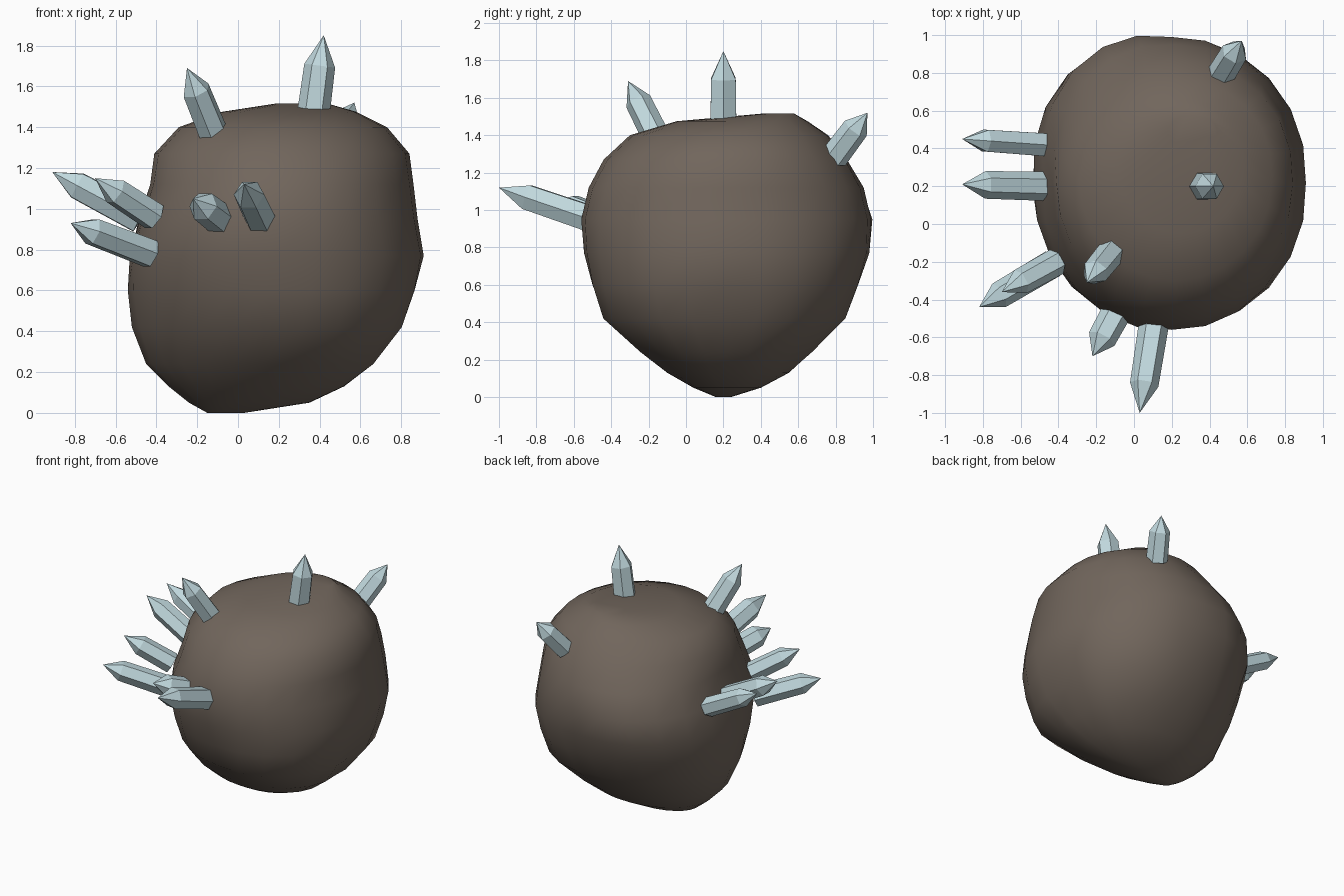
import bpy, bmesh, math
from mathutils import Vector

old = bpy.data.objects.get("Cube")
if old:
    bpy.data.objects.remove(old, do_unlink=True)


def make_material(name, color):
    mat = bpy.data.materials.new(name)
    mat.use_nodes = True
    rgba = (*color, 1.0)
    mat.diffuse_color = rgba
    mat.node_tree.nodes["Principled BSDF"].inputs["Base Color"].default_value = rgba
    return mat


def finish(bm, name, mat, smooth=False):
    bmesh.ops.recalc_face_normals(bm, faces=bm.faces)
    for face in bm.faces:
        face.smooth = smooth
    mesh = bpy.data.meshes.new(name)
    bm.to_mesh(mesh)
    bm.free()
    mesh.materials.append(mat)
    obj = bpy.data.objects.new(name, mesh)
    bpy.context.collection.objects.link(obj)
    return obj


def loft(bm, rings):
    for low, high in zip(rings, rings[1:]):
        count = len(low)
        for i in range(count):
            j = (i + 1) % count
            bm.faces.new((low[i], low[j], high[j], high[i]))


rock_brown = make_material("rock brown", (0.165, 0.132, 0.107))
pale_blue = make_material("pale blue crystal", (0.54, 0.70, 0.74))

# Boulder: horizontal slices given as height, left/right limits, front/back limits
SLICES = [
    (0.0, -.15, .03, .16, .24),
    (.05, -.24, .35, .04, .40),
    (.13, -.34, .52, -.10, .55),
    (.24, -.45, .66, -.24, .67),
    (.42, -.52, .79, -.43, .84),
    (.6, -.54, .865, -.50, .92),
    (.77, -.53, .91, -.545, .98),
    (.95, -.48, .88, -.56, .99),
    (1.12, -.43, .86, -.52, .95),
    (1.27, -.41, .84, -.44, .86),
    (1.4, -.29, .73, -.30, .76),
    (1.475, -.08, .58, -.05, .65),
    (1.515, .18, .44, .40, .58),
]
SIDES = 24


def fullness(c, s, z):
    """Corner swelling of a slice, by quadrant and height."""
    corner = abs(2 * c * s)
    low = max(0, 1 - abs(z - 0.38) / 0.45)
    middle = max(0, 1 - abs(z - 0.9) / 0.4)
    high = max(0, 1 - abs(z - 1.35) / 0.25)
    if c > 0:
        amount = 0.12 * low + 0.02 * middle + (0.05 * high if s > 0 else 0)
    elif s > 0:
        amount = 0.1 * middle - 0.05 * high - 0.03 * low
    else:
        amount = 0.04 * middle - 0.05 * low
    return 1 + amount * corner


def slice_ring(bm, z, x_min, x_max, y_min, y_max):
    ring = []
    for i in range(SIDES):
        a = math.tau * i / SIDES
        c, s = math.cos(a), math.sin(a)
        f = fullness(c, s, z)
        x = (x_min + x_max) / 2 + c * f * (x_max - x_min) / 2
        y = (y_min + y_max) / 2 + s * f * (y_max - y_min) / 2
        ring.append(bm.verts.new((x, y, z)))
    return ring


bm = bmesh.new()
rings = [slice_ring(bm, *row) for row in SLICES]
loft(bm, rings)
bm.faces.new(rings[0])
bm.faces.new(rings[-1])
finish(bm, "boulder", rock_brown, smooth=True)


# Crystals: six-sided prisms with a pointed end
def crystal(name, base, tip, radius=0.075, point=0.13, twist=0):
    base, tip = Vector(base), Vector(tip)
    axis = tip - base
    length = axis.length
    turn = axis.to_track_quat('Z', 'Y')
    bm = bmesh.new()
    rings = []
    for height, r in ((0, radius), (length - point, radius * 0.95)):
        ring = []
        for i in range(6):
            a = math.tau * i / 6 + math.radians(twist)
            offset = Vector((r * math.cos(a), r * math.sin(a), height))
            ring.append(bm.verts.new(base + turn @ offset))
        rings.append(ring)
    loft(bm, rings)
    bm.faces.new(rings[0])
    apex = bm.verts.new(tip)
    top = rings[-1]
    for i in range(6):
        bm.faces.new((top[i], top[(i + 1) % 6], apex))
    finish(bm, name, pale_blue)


crystal("top_crystal", (.37, .2, 1.47), (.42, .2, 1.85), 0.08, 0.15, 30)
crystal("front_top_crystal", (-.12, -.15, 1.37), (-.25, -.31, 1.69))
crystal("back_crystal", (.46, .79, 1.28), (.57, .97, 1.52), 0.075, 0.11)
crystal("front_long_crystal", (.11, -.5, .95), (.03, -1.0, 1.12), 0.08, 0.16)
crystal("front_short_crystal", (-.09, -.46, .95), (-.22, -.70, 1.05), 0.08, 0.11)
crystal("corner_low_crystal", (-.43, -.21, .78), (-.82, -.44, .93))
crystal("corner_high_crystal", (-.41, -.2, .96), (-.70, -.36, 1.15), 0.073)
crystal("side_back_crystal", (-.48, .42, .95), (-.91, .45, 1.18), 0.07, 0.14, 30)
crystal("side_front_crystal", (-.48, .2, .95), (-.91, .21, 1.18), 0.077, 0.14)
